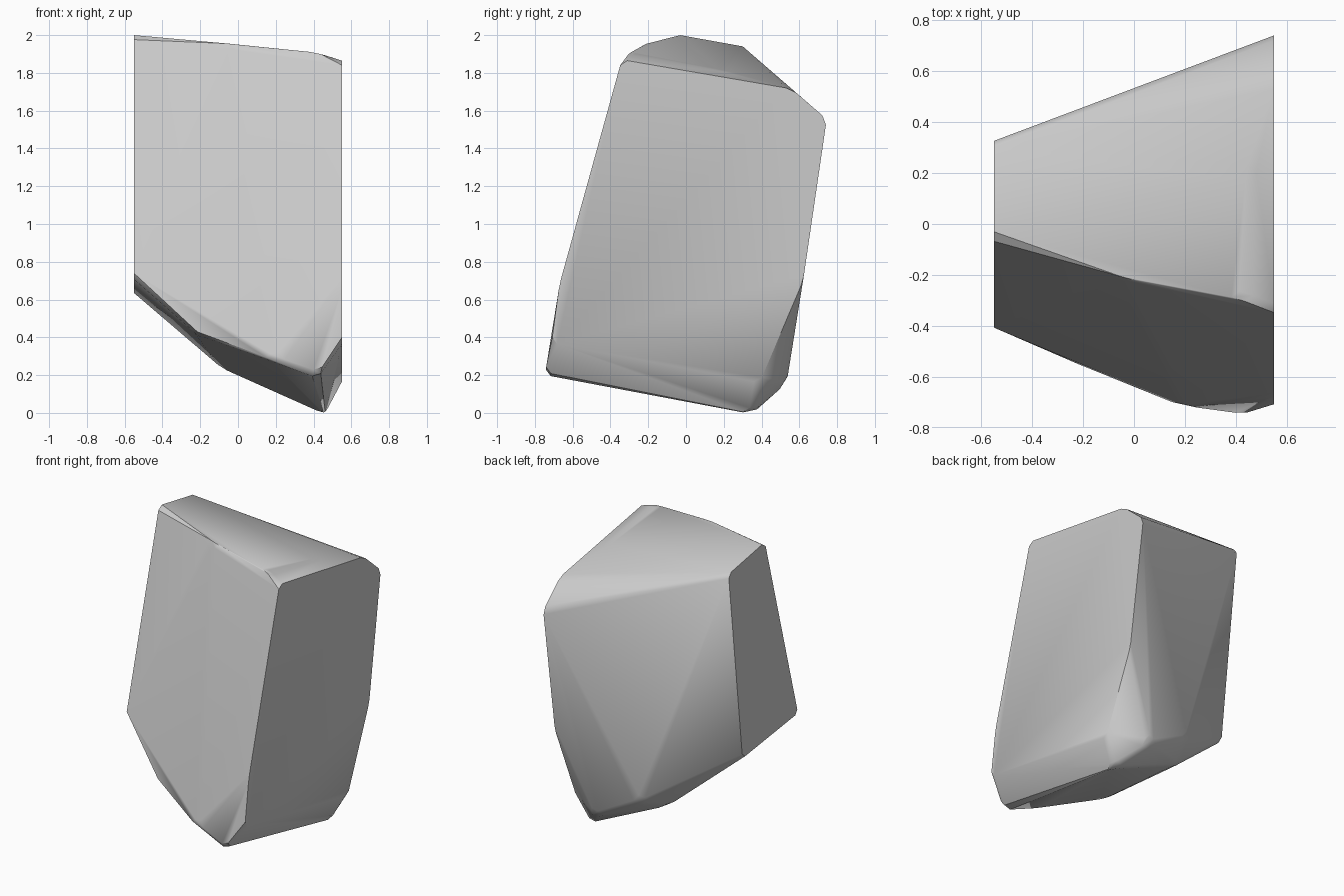
import bpy
import bmesh

cube = bpy.data.objects.get("Cube")
if cube:
    bpy.data.objects.remove(cube, do_unlink=True)

HALF_WIDTH = 0.55
ROUNDING = 0.03

# Outlines of the two flat side cuts, as (y, z)
narrow_side = [(-0.06, 2.005), (0.33, 1.935), (0.18, 0.63), (-0.415, 0.71)]
wide_side = [(-0.34, 1.87), (0.56, 1.715), (0.745, 1.555), (0.62, 0.7),
             (0.39, 0.16), (-0.712, 0.37), (-0.67, 0.68)]

# Corners of the chunk between the side cuts
top_corners = [(-0.05, -0.21, 1.955), (0.44, -0.3, 1.905), (0.47, 0.2, 1.81)]
front_corners = [(-0.22, -0.55, 0.42), (0.2, -0.72, 0.27), (0.42, -0.75, 0.19)]
back_corners = [(0.0, 0.5, 0.3), (0.31, 0.53, 0.14)]
bottom_corners = [(-0.08, 0.31, 0.23), (0.46, 0.36, -0.01)]


def hull(points):
    """Wrap points in a convex skin with flat regions merged."""
    bm = bmesh.new()
    for p in points:
        bm.verts.new(p)
    bmesh.ops.convex_hull(bm, input=list(bm.verts))
    bmesh.ops.delete(bm, geom=[v for v in bm.verts if not v.link_faces],
                     context='VERTS')
    bmesh.ops.dissolve_limit(bm, angle_limit=0.01, verts=list(bm.verts),
                             edges=list(bm.edges))
    bmesh.ops.recalc_face_normals(bm, faces=list(bm.faces))
    return bm


def on_cut(vert):
    return abs(vert.co.x) > HALF_WIDTH - 0.001


def rounded_points(bm):
    """Pull each face corner inward, keeping side-cut corners on the cut."""
    points = []
    for face in bm.faces:
        for loop in face.loops:
            v = loop.vert
            neighbours = [loop.link_loop_prev.vert, loop.link_loop_next.vert]
            if on_cut(v):
                neighbours = [n for n in neighbours
                              if on_cut(n) and n.co.x * v.co.x > 0]
            if not neighbours:
                continue
            p = v.co.copy()
            for n in neighbours:
                along = n.co - v.co
                p += along.normalized() * min(ROUNDING, along.length * 0.4)
            points.append(p)
    return points


# Sharp block, then the same block with worn edges
corners = [(-HALF_WIDTH, y, z) for y, z in narrow_side]
corners += [(HALF_WIDTH, y, z) for y, z in wide_side]
corners += top_corners + front_corners + back_corners + bottom_corners
block = hull(corners)
worn = hull(rounded_points(block))
block.free()

mesh = bpy.data.meshes.new("stone_chunk")
worn.to_mesh(mesh)
worn.free()

# Plain stone colour
stone = bpy.data.materials.new("light_grey_stone")
stone.use_nodes = True
colour = (0.6, 0.6, 0.6, 1)
stone.diffuse_color = colour
stone.node_tree.nodes["Principled BSDF"].inputs["Base Color"].default_value = colour
mesh.materials.append(stone)

chunk = bpy.data.objects.new("stone_chunk", mesh)
bpy.context.collection.objects.link(chunk)
bpy.ops.object.select_all(action='DESELECT')
chunk.select_set(True)
bpy.context.view_layer.objects.active = chunk
bpy.ops.object.shade_smooth_by_angle(angle=0.6)
